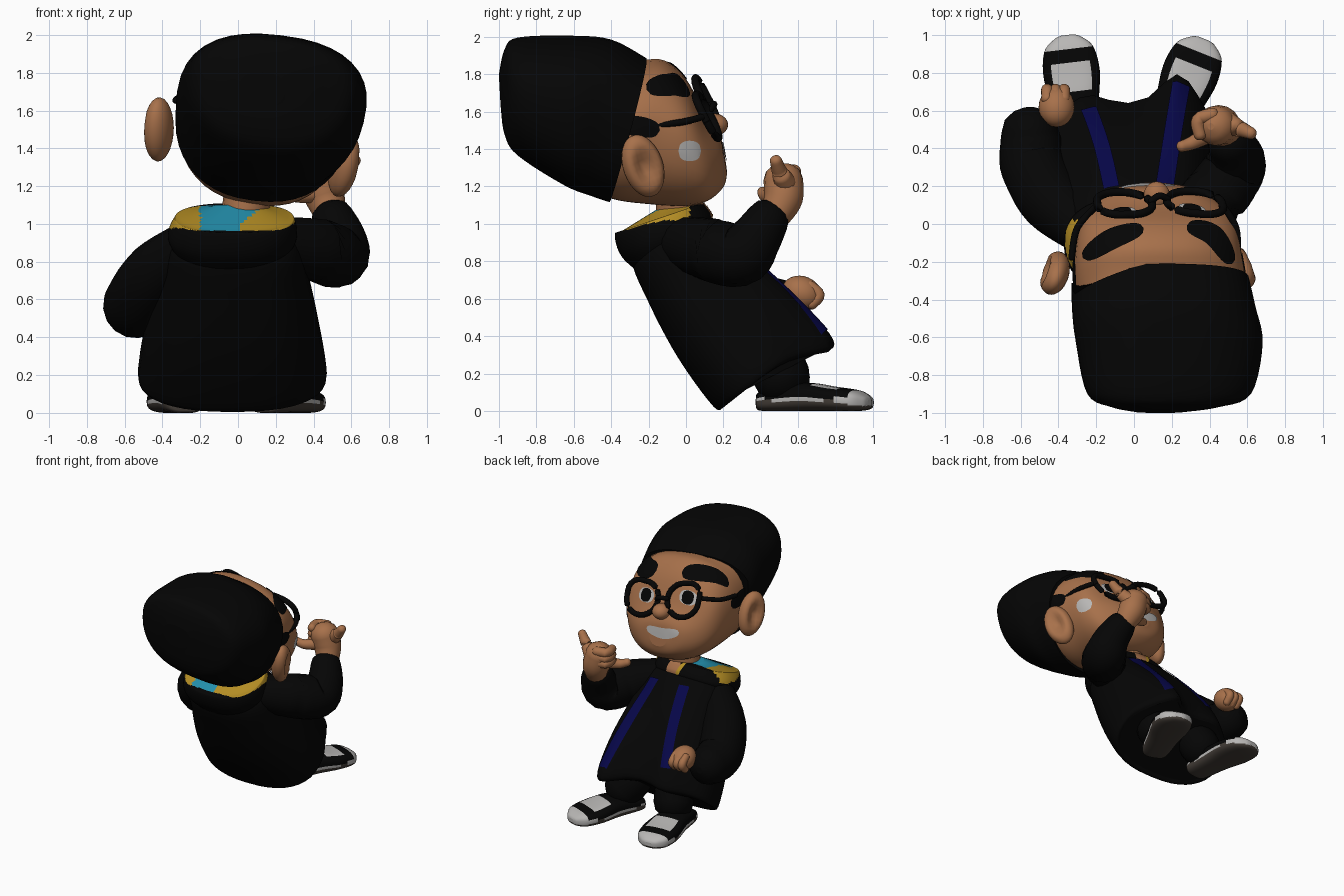
import bpy, bmesh, math
from mathutils import Vector, Matrix
from mathutils.bvhtree import BVHTree

cube = bpy.data.objects.get("Cube")
if cube:
    bpy.data.objects.remove(cube, do_unlink=True)


def material(name, r, g, b):
    m = bpy.data.materials.new(name)
    m.use_nodes = True
    m.diffuse_color = (r, g, b, 1)
    node = m.node_tree.nodes["Principled BSDF"]
    node.inputs["Base Color"].default_value = (r, g, b, 1)
    node.inputs["Roughness"].default_value = 0.9
    return m


BLACK = material("soft black", 0.0015, 0.0015, 0.0015)
SKIN = material("warm skin", 0.39, 0.165, 0.07)
NAVY = material("navy trim", 0.002, 0.002, 0.065)
GOLD = material("gold lining", 0.46, 0.27, 0.018)
CYAN = material("cyan lining", 0.017, 0.28, 0.42)
WHITE = material("off white", 0.48, 0.47, 0.46)
SOLE = material("sole grey", 0.055, 0.045, 0.037)


def finish(name, bm, mats, rule=None, recalc=True):
    if recalc:
        bmesh.ops.recalc_face_normals(bm, faces=bm.faces)
    bm.normal_update()
    for f in bm.faces:
        f.smooth = len(f.verts) < 5
        if rule:
            f.material_index = rule(f.calc_center_median(), f.normal)
    me = bpy.data.meshes.new(name)
    bm.to_mesh(me)
    bm.free()
    for m in mats:
        me.materials.append(m)
    ob = bpy.data.objects.new(name, me)
    bpy.context.collection.objects.link(ob)
    return ob


def clamp(t):
    return min(1, max(0, t))


def spline(keys, steps):
    """Smooth interpolation through key vectors of any size."""
    k = [Vector(p) for p in keys]
    out = []
    for i in range(len(k) - 1):
        a, b, c, d = k[max(i - 1, 0)], k[i], k[i + 1], k[min(i + 2, len(k) - 1)]
        for s in range(steps):
            t = s / steps
            out.append(b + (c - a) * (t / 2) + (a * 2 - b * 5 + c * 4 - d) * (t * t / 2)
                       + (b * 3 - a - c * 3 + d) * (t ** 3 / 2))
    return out + [k[-1]]


def bridge(rings):
    bm = bmesh.new()
    rows = [[bm.verts.new(p) for p in r] for r in rings]
    n = len(rows[0])
    for a, b in zip(rows, rows[1:]):
        for i in range(n):
            bm.faces.new((a[i], a[(i + 1) % n], b[(i + 1) % n], b[i]))
    bm.faces.new(rows[0])
    bm.faces.new(rows[-1][::-1])
    return bm


def loft(name, keys, mats, rule=None, power=2.3, roll=0.0, taper=0.0, place=None, sides=40):
    """Each key: upper y, upper z, lower y, lower z, centre x, half width."""
    turn = Matrix.Rotation(roll, 3, 'Y')
    rings = []
    for ty, tz, by, bz, cx, w in spline(keys, sides // 8):
        mid = Vector((cx, (ty + by) / 2, (tz + bz) / 2))
        half = Vector((0, (ty - by) / 2, (tz - bz) / 2))
        ring = []
        for i in range(sides):
            a = math.tau * i / sides
            c, s = (math.copysign(abs(v) ** (2 / power), v) for v in (math.cos(a), math.sin(a)))
            ring.append(mid + turn @ (half * c + Vector((w * s * (1 + taper * c), 0, 0))))
        rings.append(ring)
    ob = finish(name, bridge(rings), mats, rule)
    if place:
        ob.data.transform(place)
    return ob


def tube(name, keys, mat, steps=5, rounded=True):
    """Each key: x, y, z, radius."""
    path = [(p.to_3d(), p[3]) for p in spline(keys, steps)]
    if rounded:
        for end, nxt in ((0, 1), (-1, -2)):
            p, r = path[end]
            d = (p - path[nxt][0]).normalized()
            cap = [(p + d * r * math.sin(a) * 0.8, r * math.cos(a)) for a in (0.5, 1.0, 1.4)]
            path = cap[::-1] + path if end == 0 else path + cap
    rings = []
    for i, (p, r) in enumerate(path):
        d = (path[min(i + 1, len(path) - 1)][0] - path[max(i - 1, 0)][0]).normalized()
        ref = Vector((0.3, -0.5, 0.8)) if abs(d.x) > 0.7 else Vector((1, 0, 0.1))
        u = d.cross(ref).normalized()
        v = d.cross(u)
        rings.append([p + (u * math.cos(a) + v * math.sin(a)) * r
                      for a in (math.tau * j / 16 for j in range(16))])
    return finish(name, bridge(rings), [mat])


def ball(name, at, size, mat, tilt=0.0):
    bm = bmesh.new()
    bmesh.ops.create_uvsphere(bm, u_segments=24, v_segments=14, radius=1)
    bm.transform(Matrix.Translation(at) @ Matrix.Rotation(tilt, 4, 'X') @ Matrix.Diagonal((*size, 1)))
    return finish(name, bm, [mat])


def patch(name, target, keys, width, look, mat, lift=0.006, rounded=True):
    """Thin painted strip cast onto a surface along the look direction."""
    tree = BVHTree.FromPolygons([v.co for v in target.data.vertices],
                                [p.vertices[:] for p in target.data.polygons])
    look = Vector(look).normalized()
    pts = spline(keys, 10)
    bm = bmesh.new()
    rows = []
    for i, p in enumerate(pts):
        t = 2 * i / (len(pts) - 1) - 1
        w = width * (math.sqrt(max(1 - t * t, 0.002)) if rounded else 1)
        d = pts[min(i + 1, len(pts) - 1)] - pts[max(i - 1, 0)]
        side = d.cross(look).normalized()
        row = []
        for s in (-1, -0.5, 0, 0.5, 1):
            hit = tree.ray_cast(p + side * w * s - look, look, 2.0)[0]
            row.append(bm.verts.new(hit - look * lift) if hit else None)
        rows.append(row)
    for a, b in zip(rows, rows[1:]):
        for i in range(4):
            quad = (a[i], a[i + 1], b[i + 1], b[i])
            if all(quad):
                bm.faces.new(quad)
    ob = finish(name, bm, [mat], recalc=False)
    if sum(p.normal.dot(look) for p in ob.data.polygons) > 0:
        ob.data.flip_normals()


# head and swept-back hair with a rounded hairline
head = loft("head", [(-0.5, 1.9, -0.55, 1.22, 0.13, 0.4), (-0.27, 1.87, -0.4, 1.14, 0.13, 0.45),
                     (-0.12, 1.87, -0.2, 1.11, 0.12, 0.44), (0.0, 1.77, 0.0, 1.1, 0.12, 0.41),
                     (0.1, 1.58, 0.12, 1.13, 0.12, 0.33), (0.18, 1.47, 0.2, 1.2, 0.11, 0.2),
                     (0.2, 1.4, 0.22, 1.27, 0.11, 0.08)], [SKIN], roll=0.15, taper=0.06)
hair = loft("hair", [(-1.0, 1.8, -0.99, 1.62, 0.13, 0.12), (-0.97, 1.93, -0.97, 1.48, 0.16, 0.28),
                     (-0.9, 1.99, -0.9, 1.37, 0.18, 0.43), (-0.62, 2.0, -0.65, 1.21, 0.18, 0.49),
                     (-0.4, 1.98, -0.5, 1.15, 0.15, 0.48), (-0.21, 1.88, -0.41, 1.12, 0.13, 0.465)],
            [BLACK], power=2.35, roll=0.12, taper=0.1)
for v in hair.data.vertices:
    v.co.y -= 0.28 * max(0, 0.05 - v.co.x) * clamp((v.co.z - 1.55) / 0.15) * clamp((v.co.y + 0.6) / 0.3)
for tag, s in (("left", -1), ("right", 1)):
    z = 1.54 - s * 0.04
    patch("sideburn_" + tag, head, [(s * 0.7 + 0.1, -0.36, z + 0.04), (s * 0.7 + 0.1, -0.14, z)],
          0.055, (-s, 0, 0), BLACK)
tube("neck", [(0.02, -0.04, 0.95, 0.12), (0.06, -0.03, 1.2, 0.13)], SKIN)

# ears with hollow bowls
for side, x, y, z in ((-1, -0.42, -0.26, 1.5), (1, 0.56, -0.23, 1.31)):
    ear = ball("ear_" + ("left" if side < 0 else "right"), (0, 0, 0), (0.075, 0.11, 0.175), SKIN)
    for v in ear.data.vertices:
        rim = math.hypot(v.co.y / 0.11, v.co.z / 0.175)
        if v.co.x * side > 0 and rim < 0.72:
            v.co.x -= side * 0.07 * (1 - rim / 0.72)
    ear.data.transform(Matrix.Translation((x, y, z)) @ Matrix.Rotation(0.12, 4, 'Y')
                       @ Matrix.Rotation(side * 0.35, 4, 'Z') @ Matrix.Rotation(0.35, 4, 'X'))

# face details
FACE = (-0.08, -0.85, -0.5)
ball("nose", (0.12, 0.15, 1.53), (0.07, 0.075, 0.06), SKIN)
for tag, x, z in (("left", -0.06, 1.68), ("right", 0.31, 1.6)):
    patch("eye_white_" + tag, head, [(x - 0.075, 0.1, z), (x + 0.075, 0.1, z)], 0.055, FACE, WHITE)
    patch("pupil_" + tag, head, [(x - 0.05, 0.1, z), (x + 0.05, 0.1, z)], 0.052, FACE, BLACK, 0.0095)
DOWN = (0, 0, -1)
patch("eyebrow_left", head, [(-0.27, -0.18, 1.8), (-0.12, -0.08, 1.8), (0.05, -0.02, 1.8)], 0.055, DOWN, BLACK, 0.009)
patch("eyebrow_right", head, [(0.28, -0.01, 1.8), (0.42, -0.06, 1.8), (0.52, -0.21, 1.8)], 0.055, DOWN, BLACK, 0.009)
patch("smile", head, [(-0.07, 0.2, 1.42), (0.07, 0.2, 1.38), (0.22, 0.2, 1.385)], 0.042, (0, -1, -0.15), WHITE)
patch("cheek_dot", head, [(0.5, -0.04, 1.39), (0.5, 0.08, 1.39)], 0.055, (-1, 0, 0), WHITE)

# glasses: two rounded rims, a bridge and two temples
ACROSS, RISE = Vector((0.98, -0.03, -0.18)), Vector((0.13, -0.46, 0.88))
for tag, at, s in (("left", Vector((-0.05, 0.11, 1.65)), -1), ("right", Vector((0.32, 0.115, 1.575)), 1)):
    loop = []
    for i in range(25):
        a = math.tau * i / 24
        u, v = math.cos(a) * 0.15, math.sin(a) * 0.13
        v += 0.04 * max(0, math.cos(a) * s) * (v > 0)
        loop.append((*(at + ACROSS * u + RISE * v), 0.021))
    tube("glasses_rim_" + tag, loop, BLACK, 1, False)
    hinge = at + ACROSS * 0.15 * s + RISE * 0.03
    tube("glasses_temple_" + tag, [(*hinge, 0.018), (0.12 + s * 0.42, -0.02, hinge.z - 0.03, 0.018),
                                   (0.11 + s * 0.44, -0.18, hinge.z - 0.05, 0.018)], BLACK)
tube("glasses_bridge", [(0.09, 0.12, 1.63, 0.018), (0.135, 0.15, 1.64, 0.018), (0.18, 0.13, 1.61, 0.018)], BLACK)

# robe leaning back, with the front panel swinging out on one side
robe = loft("robe", [(0.62, 0.34, 0.2, 0.03, -0.03, 0.46), (0.63, 0.4, 0.15, 0.02, -0.03, 0.5),
                     (0.51, 0.63, -0.04, 0.28, -0.03, 0.46), (0.32, 0.87, -0.2, 0.58, -0.02, 0.39),
                     (0.16, 1.02, -0.29, 0.82, -0.02, 0.33), (0.04, 1.08, -0.2, 1.0, -0.01, 0.17)],
            [BLACK], power=2.4)
for v in robe.data.vertices:
    low = clamp((0.9 - v.co.z) / 0.5)
    ahead = clamp((v.co.y - 0.53 + 0.65 * v.co.z) / 0.25)
    v.co.y += low * ahead * (0.18 * math.exp(-((v.co.x - 0.24) / 0.13) ** 2)
                             + 0.06 * math.exp(-((v.co.x + 0.25) / 0.12) ** 2))

# open hood with a two-colour lining and a neck opening
hood = loft("hood", [(0.12, 0.98, -0.2, 0.7, -0.03, 0.28), (0.14, 1.04, -0.34, 0.82, -0.03, 0.34),
                     (0.1, 1.1, -0.38, 0.94, -0.02, 0.32), (0.08, 1.11, -0.33, 0.97, -0.02, 0.285),
                     (0.03, 1.1, -0.12, 1.1, 0.0, 0.12)], [BLACK, GOLD, CYAN],
            lambda c, n: 0 if n.z < 0.3 or c.z < 0.965 or c.y < -0.34 or c.y > 0.02
            else 2 if -0.2 < c.x < 0.01 + 1.3 * max(0, c.z - 1.0) else 1, sides=80)
FRONT = (0, -0.6, -0.8)
patch("neck_opening", hood, [(0.03, 0.06, 1.1), (0.03, 0.18, 1.0)], 0.06, FRONT, SKIN)
patch("neck_edge", hood, [(-0.05, 0.06, 1.1), (0.0, 0.18, 1.0)], 0.015, FRONT, GOLD, 0.009, False)
patch("trim_right", robe, [(0.16, 0.2, 1.0), (0.2, 0.45, 0.75), (0.25, 0.74, 0.42)], 0.047, FRONT, NAVY, 0.008, False)
patch("trim_left", robe, [(-0.12, 0.2, 1.0), (-0.17, 0.4, 0.75), (-0.24, 0.6, 0.48)], 0.042, FRONT, NAVY, 0.008, False)

# lowered arm and fist
tube("sleeve_left", [(-0.24, -0.05, 0.9, 0.13), (-0.43, 0.12, 0.74, 0.17), (-0.53, 0.3, 0.59, 0.175),
                     (-0.545, 0.42, 0.56, 0.165), (-0.55, 0.5, 0.56, 0.15)], BLACK)
ball("hand_left", (-0.41, 0.62, 0.63), (0.095, 0.11, 0.09), SKIN, -0.4)
for i in range(3):
    x = -0.46 + i * 0.045
    tube("curled_finger_left", [(x, 0.66, 0.67, 0.03), (x, 0.71, 0.62, 0.032), (x, 0.67, 0.57, 0.03)], SKIN)

# raised arm with thumb and little finger spread
tube("sleeve_right", [(0.22, -0.02, 0.9, 0.14), (0.42, 0.14, 0.86, 0.17), (0.53, 0.29, 0.83, 0.165),
                      (0.54, 0.37, 0.92, 0.14), (0.5, 0.44, 1.03, 0.115)], BLACK)
tube("hand_right", [(0.49, 0.48, 1.05, 0.085), (0.46, 0.52, 1.14, 0.105), (0.43, 0.52, 1.24, 0.105)], SKIN)
tube("thumb_right", [(0.5, 0.53, 1.22, 0.06), (0.57, 0.5, 1.28, 0.042), (0.62, 0.48, 1.34, 0.032)], SKIN)
tube("little_finger_right", [(0.4, 0.48, 1.16, 0.05), (0.31, 0.43, 1.15, 0.037), (0.25, 0.41, 1.17, 0.03)], SKIN)
for i in range(3):
    z = 1.19 + i * 0.045
    tube("curled_finger_right", [(0.42, 0.58, z, 0.037), (0.34, 0.55, z, 0.037), (0.35, 0.47, z, 0.033)], SKIN)


# trousers and shoes
def shoe_colour(c, n):
    if n.z < -0.3 or c.z < 0.065 and c.y < 0.48:
        return 2
    patch_on_top = 0.33 < c.y < 0.47 and abs(c.x) < 0.1 and n.z > 0.6
    return 1 if c.y > 0.55 or c.z < 0.08 or patch_on_top else 0


for tag, x, y, turn, leg in (("left", -0.28, 0.38, 0.12, -0.23), ("right", 0.14, 0.4, -0.38, 0.16)):
    toe = -math.sin(turn)
    tube("trouser_" + tag, [(leg, 0.38, 0.36, 0.16), (leg, 0.47, 0.26, 0.155),
                            (leg + toe * 0.15, 0.52, 0.17, 0.15)], BLACK)
    loft("shoe_" + tag, [(0.0, 0.08, 0.0, 0.03, 0, 0.05), (0.03, 0.12, 0.03, 0.01, 0, 0.1),
                         (0.25, 0.16, 0.25, 0.01, 0, 0.125), (0.42, 0.14, 0.42, 0.01, 0, 0.15),
                         (0.55, 0.12, 0.55, 0.01, 0, 0.13), (0.61, 0.09, 0.61, 0.02, 0, 0.07),
                         (0.625, 0.07, 0.625, 0.04, 0, 0.03)], [BLACK, WHITE, SOLE], shoe_colour, 3.0,
         place=Matrix.Translation((x, y, -0.01)) @ Matrix.Rotation(turn, 4, 'Z'))
